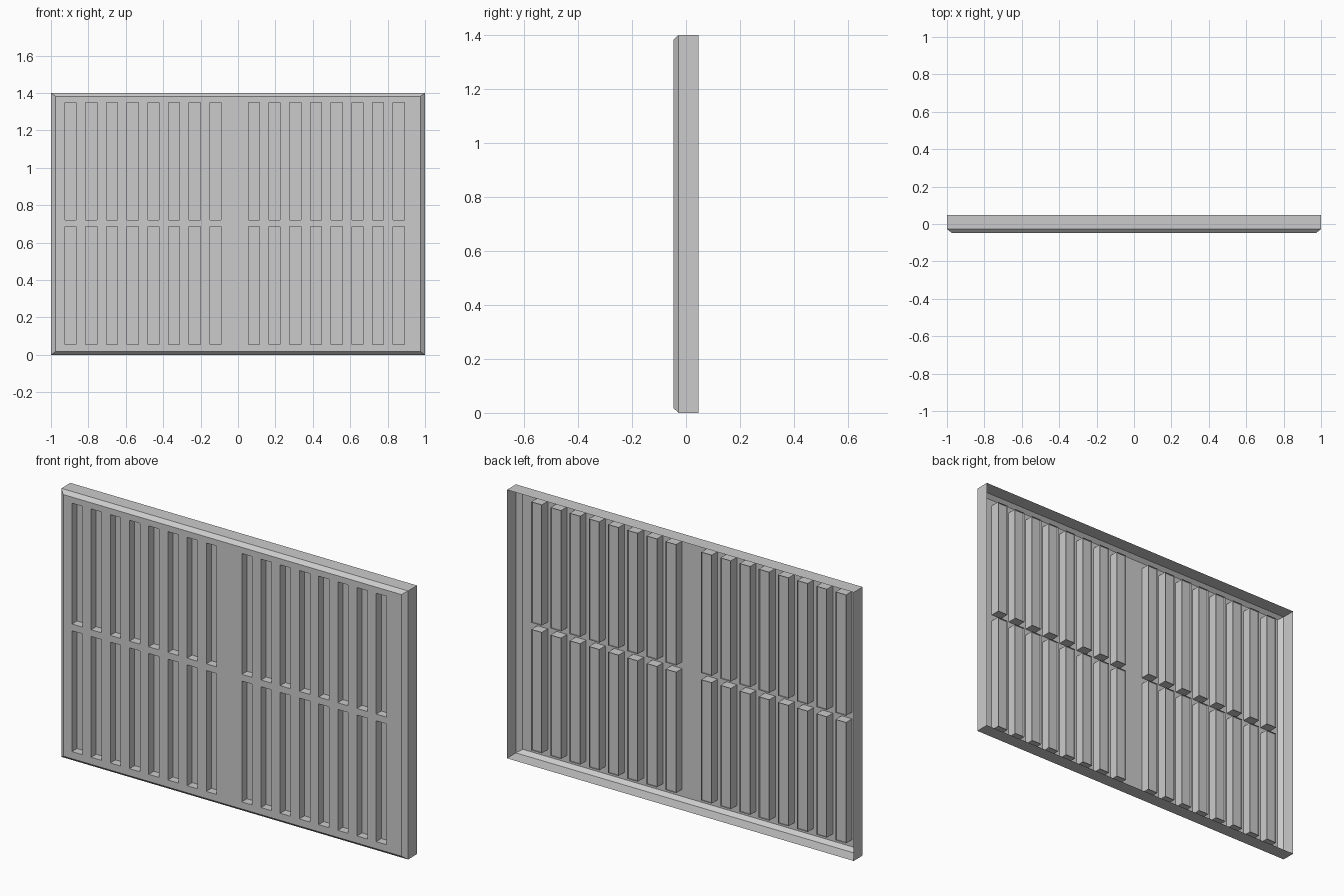
import bpy
import bmesh

if "Cube" in bpy.data.objects:
    bpy.data.objects.remove(bpy.data.objects["Cube"])

# Overall sizes
W, H = 1.0, 1.4                 # half width, full height
FRONT, SHOULDER, BACK = -0.047, -0.027, 0.047
CHAMFER_X, CHAMFER_Z = 0.025, 0.018
FLOOR, LIP = -0.005, 0.004      # pocket floor and rear edge of pocket walls
SLOT_W, PITCH = 0.06, 0.1107

grey = bpy.data.materials.new("light grey")
grey.diffuse_color = (0.6, 0.6, 0.6, 1)
grey.use_nodes = True
grey.node_tree.nodes["Principled BSDF"].inputs["Base Color"].default_value = grey.diffuse_color

# Two groups of eight slots, in two rows
slots_x = [(s + i * PITCH, s + i * PITCH + SLOT_W)
           for s in (-0.925, 0.055) for i in range(8)]
slots_z = [(0.055, 0.685), (0.72, 1.35)]


def ring(x0, x1, z0, z1, y):
    return [(x0, y, z0), (x1, y, z0), (x1, y, z1), (x0, y, z1)]


def face(bm, pts):
    return bm.faces.new([bm.verts.new(p) for p in pts])


def band(bm, a, b):
    """Four walls joining one rectangle to another."""
    for i in range(4):
        j = (i + 1) % 4
        face(bm, [a[i], b[i], b[j], a[j]])


def finish(bm, name):
    bmesh.ops.remove_doubles(bm, verts=bm.verts[:], dist=1e-5)
    mesh = bpy.data.meshes.new(name)
    bm.to_mesh(mesh)
    bm.free()
    mesh.materials.append(grey)
    obj = bpy.data.objects.new(name, mesh)
    bpy.context.collection.objects.link(obj)


# Pressed sheet panel: slotted front, chamfered border, open-backed rim
bm = bmesh.new()
fx, fz0, fz1 = W - CHAMFER_X, CHAMFER_Z, H - CHAMFER_Z
xs = [-fx] + [x for s in slots_x for x in s] + [fx]
zs = [fz0] + [z for s in slots_z for z in s] + [fz1]
for i in range(len(xs) - 1):
    for k in range(len(zs) - 1):
        if not (i % 2 and k % 2):       # odd cells are the slot openings
            face(bm, ring(xs[i], xs[i + 1], zs[k], zs[k + 1], FRONT))
front = ring(-fx, fx, fz0, fz1, FRONT)
shoulder = ring(-W, W, 0, H, SHOULDER)
band(bm, front, shoulder)
band(bm, shoulder, ring(-W, W, 0, H, BACK))
finish(bm, "panel_shell")

# Closed pockets behind the slots, with a shallow lip at the rear
bm = bmesh.new()
for x0, x1 in slots_x:
    for z0, z1 in slots_z:
        opening = ring(x0, x1, z0, z1, FRONT)
        floor = ring(x0, x1, z0, z1, FLOOR)
        band(bm, floor, opening)
        band(bm, ring(x0, x1, z0, z1, LIP), floor)
        face(bm, floor)
finish(bm, "slot_pockets")
